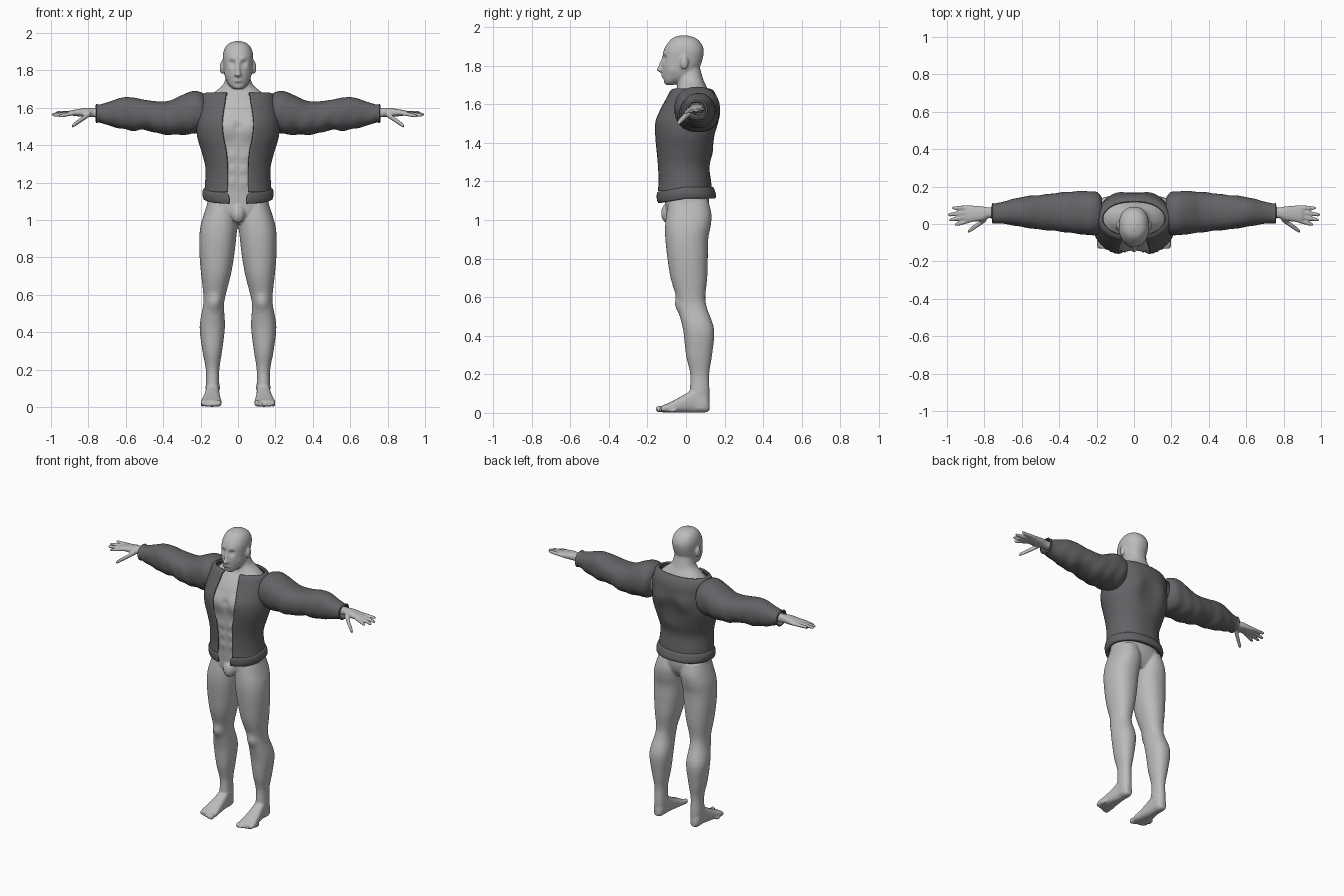
import bpy
import bmesh
import math
from mathutils import Matrix, Vector

cube = bpy.data.objects.get("Cube")
if cube:
    bpy.data.objects.remove(cube, do_unlink=True)


def material(name, colour):
    mat = bpy.data.materials.new(name)
    mat.use_nodes = True
    mat.diffuse_color = colour
    mat.node_tree.nodes["Principled BSDF"].inputs["Base Color"].default_value = colour
    return mat


skin = material("light grey skin", (.5, .5, .5, 1))
cloth = material("dark grey cloth", (.125, .125, .135, 1))


def refine(keys, steps=5):
    """Catmull-Rom interpolation between key rings."""
    rings, last = [], len(keys) - 1
    for i in range(last):
        quad = (keys[max(i - 1, 0)], keys[i], keys[i + 1], keys[min(i + 2, last)])
        for s in range(steps):
            t = s / steps
            rings.append([b + t / 2 * (c - a + t * (2 * a - 5 * b + 4 * c - d + t * (3 * (b - c) + d - a)))
                          for a, b, c, d in zip(*quad)])
    return rings + [list(keys[-1])]


def bridge(bm, loops, closed):
    count = len(loops[0])
    for low, high in zip(loops, loops[1:]):
        for i in range(count if closed else count - 1):
            j = (i + 1) % count
            bm.faces.new((low[i], low[j], high[j], high[i]))


def loft(bm, axis, keys, sides=32, power=.9, caps=True, ripple=0):
    """Closed tube along an axis; each key is position, then low/high of the two other axes."""
    loops = []
    for pos, a_low, a_high, b_low, b_high in refine(keys):
        loop = []
        for i in range(sides):
            angle = math.tau * i / sides
            c, s = math.cos(angle), math.sin(angle)
            fold = 1 + ripple * math.sin(pos * 70 + 2 * math.sin(angle * 2)) * (1 - s) / 2
            a = (a_low + a_high) / 2 + (a_high - a_low) / 2 * fold * math.copysign(abs(c) ** power, c)
            b = (b_low + b_high) / 2 + (b_high - b_low) / 2 * fold * math.copysign(abs(s) ** power, s)
            loop.append(bm.verts.new({"x": (pos, a, b), "y": (a, pos, b), "z": (a, b, pos)}[axis]))
        loops.append(loop)
    bridge(bm, loops, True)
    if caps:
        bm.faces.new(loops[0][::-1])
        bm.faces.new(loops[-1])


def wrap(bm, keys, sides=40, dip=0):
    """Half of an open-fronted garment; keys are z, half width, front y, back y, half opening."""
    loops = []
    for z, half, front, back, gap in refine(keys):
        start = math.asin((gap / half) ** (1 / .85))
        loop = []
        for i in range(sides + 1):
            angle = start + (math.pi - start) * i / sides
            x = half * max(math.sin(angle), 0) ** .85
            y = (front + back) / 2 - (back - front) / 2 * math.cos(angle)
            loop.append(bm.verts.new((0 if i == sides else x, y, z - dip * max(math.cos(angle), 0))))
        loops.append(loop)
    bridge(bm, loops, False)


def ellipsoid(bm, centre, size):
    bmesh.ops.create_uvsphere(bm, u_segments=20, v_segments=12, radius=1,
                              matrix=Matrix.Translation(centre) @ Matrix.Diagonal((*size, 1)))


def finger(bm, base, tip, radius):
    keys = []
    for t, scale in ((0, 1), (.3, 1), (.6, .95), (.9, .8), (1, .4)):
        x, y, z = Vector(base).lerp(Vector(tip), t)
        r = radius * scale
        keys.append((x, y - r, y + r, z - r, z + r))
    loft(bm, "x", keys, sides=12)


def sculpt(bm, centre, radius, offset):
    """Soft push on both sides of the body."""
    for v in bm.verts:
        distance = (Vector((abs(v.co.x), v.co.y, v.co.z)) - Vector(centre)).length / radius
        if distance < 1:
            v.co += Vector(offset) * (1 - distance ** 2) ** 2


def finish(bm, name, mat, mirror=True):
    bmesh.ops.recalc_face_normals(bm, faces=bm.faces)
    mesh = bpy.data.meshes.new(name)
    bm.to_mesh(mesh)
    bm.free()
    obj = bpy.data.objects.new(name, mesh)
    bpy.context.collection.objects.link(obj)
    mesh.materials.append(mat)
    for other in bpy.context.selected_objects:
        other.select_set(False)
    obj.select_set(True)
    bpy.context.view_layer.objects.active = obj
    bpy.ops.object.shade_smooth_by_angle(angle=math.radians(60))
    if mirror:
        obj.modifiers.new("Mirror", "MIRROR").merge_threshold = .002
    return obj


def shell(obj, thickness):
    solid = obj.modifiers.new("Solidify", "SOLIDIFY")
    solid.thickness, solid.offset = thickness, -1


# Head with face
body = bmesh.new()
head = [(1.70, .022, -.105, -.06), (1.715, .042, -.116, -.02), (1.74, .06, -.12, .03), (1.78, .073, -.124, .065),
        (1.83, .079, -.122, .085), (1.88, .081, -.115, .092), (1.92, .07, -.092, .075),
        (1.945, .048, -.065, .045), (1.957, .015, -.025, .005)]
loft(body, "z", [(z, -w, w, f, b) for z, w, f, b in head], sides=64)
sculpt(body, (.032, -.115, 1.838), .026, (0, .018, 0))
sculpt(body, (.03, -.115, 1.862), .025, (0, -.006, 0))
sculpt(body, (.06, -.08, 1.775), .035, (-.006, .006, 0))
sculpt(body, (0, -.12, 1.728), .022, (0, .006, 0))
ellipsoid(body, (.032, -.092, 1.837), (.014, .013, .009))
ellipsoid(body, (.086, -.008, 1.815), (.012, .021, .035))
for z in (1.743, 1.754):
    ellipsoid(body, (0, -.116, z), (.025, .013, .006))
nose = [(1.765, .012, -.132), (1.775, .019, -.151), (1.80, .012, -.142), (1.85, .009, -.122)]
loft(body, "z", [(z, -w, w, f, -.10) for z, w, f in nose], sides=16)

# Torso and neck
torso = [(.98, .09, -.06, .08), (1.03, .165, -.10, .11), (1.1, .163, -.108, .12), (1.2, .15, -.115, .1),
         (1.3, .15, -.122, .095), (1.4, .17, -.13, .12), (1.5, .195, -.138, .14), (1.58, .19, -.115, .142),
         (1.64, .165, -.08, .13), (1.68, .13, -.05, .112), (1.72, .083, -.042, .092),
         (1.76, .066, -.045, .08), (1.8, .06, -.04, .07)]
loft(body, "z", [(z, -w, w, f, b) for z, w, f, b in torso], sides=48)
sculpt(body, (.07, -.13, 1.49), .09, (0, -.014, 0))
sculpt(body, (0, -.13, 1.5), .03, (0, .012, 0))
for z in (1.2, 1.27, 1.34):
    sculpt(body, (.035, -.12, z), .04, (0, -.007, 0))
ellipsoid(body, (0, -.095, 1.035), (.038, .034, .052))

# Legs
loft(body, "z", [
    (.02, .105, .17, .03, .12), (.1, .1, .172, .02, .122), (.2, .1, .172, .022, .12), (.3, .085, .19, 0, .135),
    (.43, .07, .205, -.015, .146), (.54, .075, .187, -.042, .11), (.6, .066, .185, -.05, .1),
    (.7, .04, .196, -.08, .11), (.8, .022, .205, -.096, .113), (.9, .01, .207, -.107, .115),
    (.97, .004, .2, -.108, .128), (1.03, .006, .183, -.102, .132), (1.1, .02, .16, -.09, .115)], sides=40)
sculpt(body, (.125, -.05, .56), .06, (0, -.012, 0))
ellipsoid(body, (.135, .07, .105), (.041, .022, .022))

# Feet
loft(body, "y", [
    (-.13, .09, .195, .005, .035), (-.1, .087, .2, .002, .047), (-.05, .092, .19, .002, .072),
    (0, .097, .18, .002, .1), (.05, .1, .172, .002, .13), (.1, .104, .17, .002, .1),
    (.122, .12, .155, .012, .06)], power=.75)
for i in range(5):
    size = .018 if i == 0 else .012
    ellipsoid(body, (.102 + .022 * i, -.135 + .004 * i * i, size + .002), (size * .8, .024, size))

# Hands
loft(body, "x", [
    (.68, .03, .09, 1.54, 1.6), (.77, .032, .088, 1.55, 1.6), (.81, .018, .094, 1.553, 1.6),
    (.86, .012, .098, 1.555, 1.592), (.9, .012, .095, 1.56, 1.586)], power=.8)
tips = [(.96, -.005, 1.555), (.99, .02, 1.56), (.997, .05, 1.565), (.975, .085, 1.575)]
for i, tip in enumerate(tips):
    finger(body, (.87, .02 + .023 * i, 1.573), tip, .0115)
finger(body, (.79, .028, 1.57), (.89, -.042, 1.5), .015)

figure = finish(body, "body", skin)
remesh = figure.modifiers.new("Remesh", "REMESH")
remesh.mode, remesh.voxel_size, remesh.use_smooth_shade = "VOXEL", .0065, True
soften = figure.modifiers.new("Smooth", "SMOOTH")
soften.factor, soften.iterations = .5, 3

# Jacket body, open at the front and neck
vest = bmesh.new()
wrap(vest, [
    (1.15, .18, -.15, .135, .055), (1.2, .176, -.147, .13, .055), (1.28, .174, -.15, .122, .056),
    (1.36, .193, -.158, .142, .062), (1.44, .217, -.167, .16, .078), (1.51, .222, -.167, .168, .085),
    (1.57, .215, -.142, .168, .08), (1.63, .205, -.108, .162, .07), (1.67, .19, -.085, .142, .064),
    (1.682, .168, -.065, .12, .058)])
sculpt(vest, (0, .16, 1.45), .12, (0, -.016, 0))
sculpt(vest, (.1, .16, 1.52), .09, (0, .01, 0))
shell(finish(vest, "jacket_body", cloth), .012)

# Padded waistband
band = bmesh.new()
wrap(band, [
    (1.115, .165, -.125, .125, .055), (1.112, .182, -.145, .15, .046), (1.128, .189, -.153, .156, .044),
    (1.15, .19, -.155, .15, .048), (1.168, .184, -.153, .142, .055), (1.172, .17, -.14, .125, .06)], dip=.025)
shell(finish(band, "jacket_waistband", cloth), .01)

# Sleeves with soft folds
sleeve = bmesh.new()
loft(sleeve, "x", [
    (.17, -.03, .14, 1.5, 1.66), (.195, -.055, .168, 1.472, 1.682), (.24, -.06, .176, 1.46, 1.69),
    (.3, -.052, .175, 1.457, 1.668), (.36, -.045, .171, 1.456, 1.64), (.42, -.037, .165, 1.462, 1.634),
    (.5, -.03, .155, 1.482, 1.643), (.56, -.022, .15, 1.478, 1.655), (.62, -.012, .14, 1.488, 1.655),
    (.69, 0, .122, 1.505, 1.632), (.74, .004, .11, 1.522, 1.618), (.757, .002, .112, 1.518, 1.622)],
    sides=40, caps=False, ripple=.025)
shell(finish(sleeve, "jacket_sleeves", cloth), .01)
